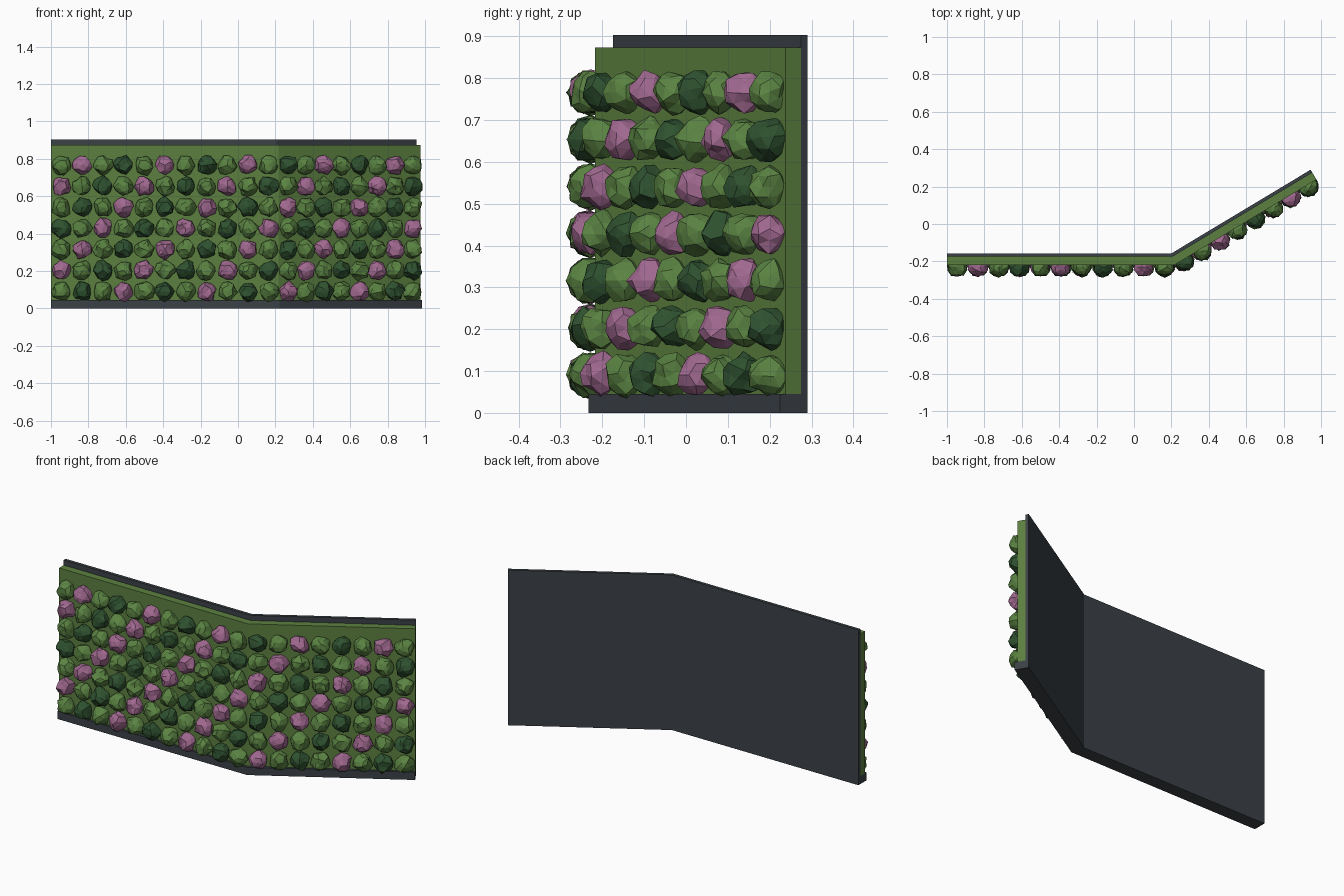
import bpy, bmesh, math, random
from mathutils import Vector, Matrix

if "Cube" in bpy.data.objects:
    bpy.data.objects.remove(bpy.data.objects["Cube"])

random.seed(7)
ANG = math.radians(31)
BACK_Y, BEND_X, LEFT_X, WING = -0.157, 0.2, -1.0, 0.868
DIR = Vector((math.cos(ANG), math.sin(ANG), 0))    # along the angled wing
OUT = Vector((math.sin(ANG), -math.cos(ANG), 0))   # front normal of the wing


def material(name, hexcode):
    m = bpy.data.materials.new(name)
    srgb = [int(hexcode[i:i + 2], 16) / 255 for i in (0, 2, 4)]
    m.diffuse_color = [((c + 0.055) / 1.055) ** 2.4 for c in srgb] + [1]
    m.use_nodes = True
    m.node_tree.nodes["Principled BSDF"].inputs["Base Color"].default_value = m.diffuse_color
    return m


CHARCOAL = material("charcoal", "3B4146")
MOSS = material("moss green", "5C8040")
LEAF = material("leaf green", "5A8342")
DEEP = material("deep green", "2F5230")
BLOOM = material("mauve bloom", "A0688F")


def front_line(d):
    """Wall path offset d forward from the back face, mitred at the bend."""
    bend = Vector((BEND_X + d * math.tan(ANG / 2), BACK_Y - d, 0))
    end = Vector((BEND_X, BACK_Y, 0)) + DIR * WING + OUT * d
    return [Vector((LEFT_X, BACK_Y - d, 0)), bend, end]


def finish(bm, name, mats):
    me = bpy.data.meshes.new(name)
    bm.to_mesh(me)
    bm.free()
    for m in mats:
        me.materials.append(m)
    ob = bpy.data.objects.new(name, me)
    bpy.context.collection.objects.link(ob)
    return ob


def bent_slab(name, d0, d1, z0, z1, mat):
    bm = bmesh.new()
    a, b = front_line(d0), front_line(d1)
    rings = []
    for p, q in zip(a, b):
        rings.append([bm.verts.new((v.x, v.y, z)) for v, z in
                      ((p, z0), (q, z0), (q, z1), (p, z1))])
    for r, s in zip(rings, rings[1:]):
        for k in range(4):
            bm.faces.new((r[k], r[(k + 1) % 4], s[(k + 1) % 4], s[k]))
    bm.faces.new(rings[0])
    bm.faces.new(rings[-1][::-1])
    bmesh.ops.recalc_face_normals(bm, faces=bm.faces)
    return finish(bm, name, [mat])


# Wall layers
bent_slab("back_panel", 0.0, 0.018, 0.0, 0.903, CHARCOAL)
bent_slab("moss_panel", 0.018, 0.061, 0.045, 0.873, MOSS)
bent_slab("base_trough", 0.018, 0.076, 0.0, 0.045, CHARCOAL)


def add_clump(bm, centre, yaw, mat_index):
    """Faceted, irregular plant clump."""
    rot = Matrix.Rotation(yaw, 4, 'Z')
    spin = Matrix.Rotation(random.uniform(0, 6.28), 4, 'Y')
    res = bmesh.ops.create_icosphere(bm, subdivisions=2, radius=0.051)
    for v in res["verts"]:
        co = spin @ (v.co * random.uniform(0.84, 1.16))
        v.co = centre + rot @ co
        for f in v.link_faces:
            f.material_index = mat_index


# Seven rows of plants: 11 on the straight part, 8 on the angled wing
path = front_line(0.072)
spots = []
for start, stop, n in ((path[0], path[1], 11), (path[1], path[2], 8)):
    yaw = 0 if n == 11 else ANG
    spots += [(start.lerp(stop, (i + 0.5) / n), yaw) for i in range(n)]

for row in range(7):
    bm = bmesh.new()
    for i, (p, yaw) in enumerate(spots):
        kind = (i - row) % 4                       # diagonal colour pattern
        c = p + Vector((0, 0, 0.091 + 0.1125 * row))
        add_clump(bm, c, yaw, {3: 2, 1: 1}.get(kind, 0))
    finish(bm, f"plant_row_{row + 1}", [LEAF, DEEP, BLOOM])
